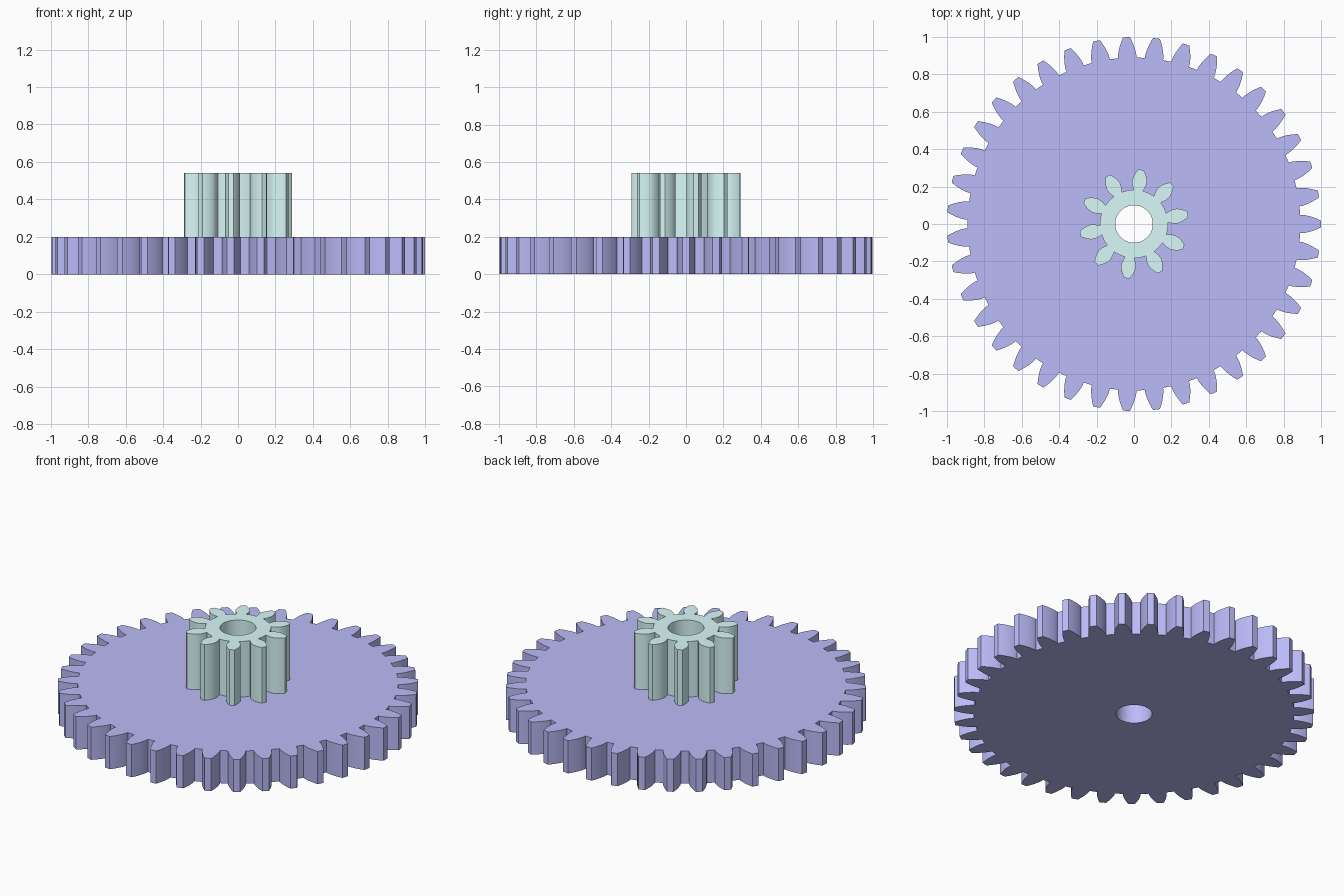
import bpy, bmesh
from math import pi, cos, sin, tan, acos, radians, dist

if "Cube" in bpy.data.objects:
    bpy.data.objects.remove(bpy.data.objects["Cube"])

MODULE = 0.0487            # shared tooth size of both gears
PRESSURE = radians(20)
BORE = 0.1


def inv(a):
    return tan(a) - a


def gear_profile(n, phase, root_half):
    """Closed involute outline; root_half is the half tooth width at the root."""
    pitch = MODULE * n / 2
    root, tip = pitch - 1.25 * MODULE, pitch + MODULE
    base = pitch * cos(PRESSURE)
    centre = pi / (2 * n) + inv(PRESSURE)
    start = max(base, root)
    flank = []
    # undercut part between root circle and base circle
    if base - root > 0.01:
        wide = base * centre
        for i in range(4):
            t = i / 4
            r = root + (base - root) * t
            half = root_half + (wide - root_half) * (1 - (1 - t) ** 1.6)
            flank.append((r, half / r))
    else:
        flank.append((root, root_half / root))
    # involute part out to the tip
    for i in range(9):
        r = start + (tip - start) * max(i, 0.3) / 8
        flank.append((r, centre - inv(acos(min(1, base / r)))))
    tooth = [(r, -a) for r, a in flank] + [(tip, 0)] + [(r, a) for r, a in reversed(flank)]
    tooth.append((root, pi / n))
    return [(r * cos(a + phase + k * 2 * pi / n), r * sin(a + phase + k * 2 * pi / n))
            for k in range(n) for r, a in tooth]


def make_gear(name, outline, z0, z1, color):
    bm = bmesh.new()
    hole = [(BORE * cos(i * pi / 32), BORE * sin(i * pi / 32)) for i in range(64)]
    edges = []
    for loop in (outline, hole):
        vs = [bm.verts.new((x, y, z0)) for x, y in loop]
        edges += [bm.edges.new((vs[i - 1], vs[i])) for i in range(len(vs))]
    bmesh.ops.triangle_fill(bm, edges=edges, use_beauty=True)
    up = bmesh.ops.extrude_face_region(bm, geom=bm.faces[:], use_keep_orig=True)["geom"]
    bmesh.ops.translate(bm, vec=(0, 0, z1 - z0),
                        verts=[g for g in up if isinstance(g, bmesh.types.BMVert)])
    bmesh.ops.recalc_face_normals(bm, faces=bm.faces[:])
    me = bpy.data.meshes.new(name)
    bm.to_mesh(me)
    bm.free()
    ob = bpy.data.objects.new(name, me)
    bpy.context.collection.objects.link(ob)
    mat = bpy.data.materials.new(name + "_material")
    mat.diffuse_color = color
    mat.use_nodes = True
    mat.node_tree.nodes["Principled BSDF"].inputs["Base Color"].default_value = mat.diffuse_color
    me.materials.append(mat)
    bpy.ops.object.select_all(action='DESELECT')
    ob.select_set(True)
    bpy.context.view_layer.objects.active = ob
    bpy.ops.object.shade_smooth_by_angle(angle=radians(25))
    return ob


# Wide wheel at the bottom, small pinion on top, one bore through both
make_gear("large_gear", gear_profile(39, 0, 0.048), 0, 0.2, (0.5, 0.5, 0.95, 1))
make_gear("pinion_gear", gear_profile(10, radians(10.6), 0.025), 0.2, 0.54, (0.7, 0.95, 0.95, 1))
